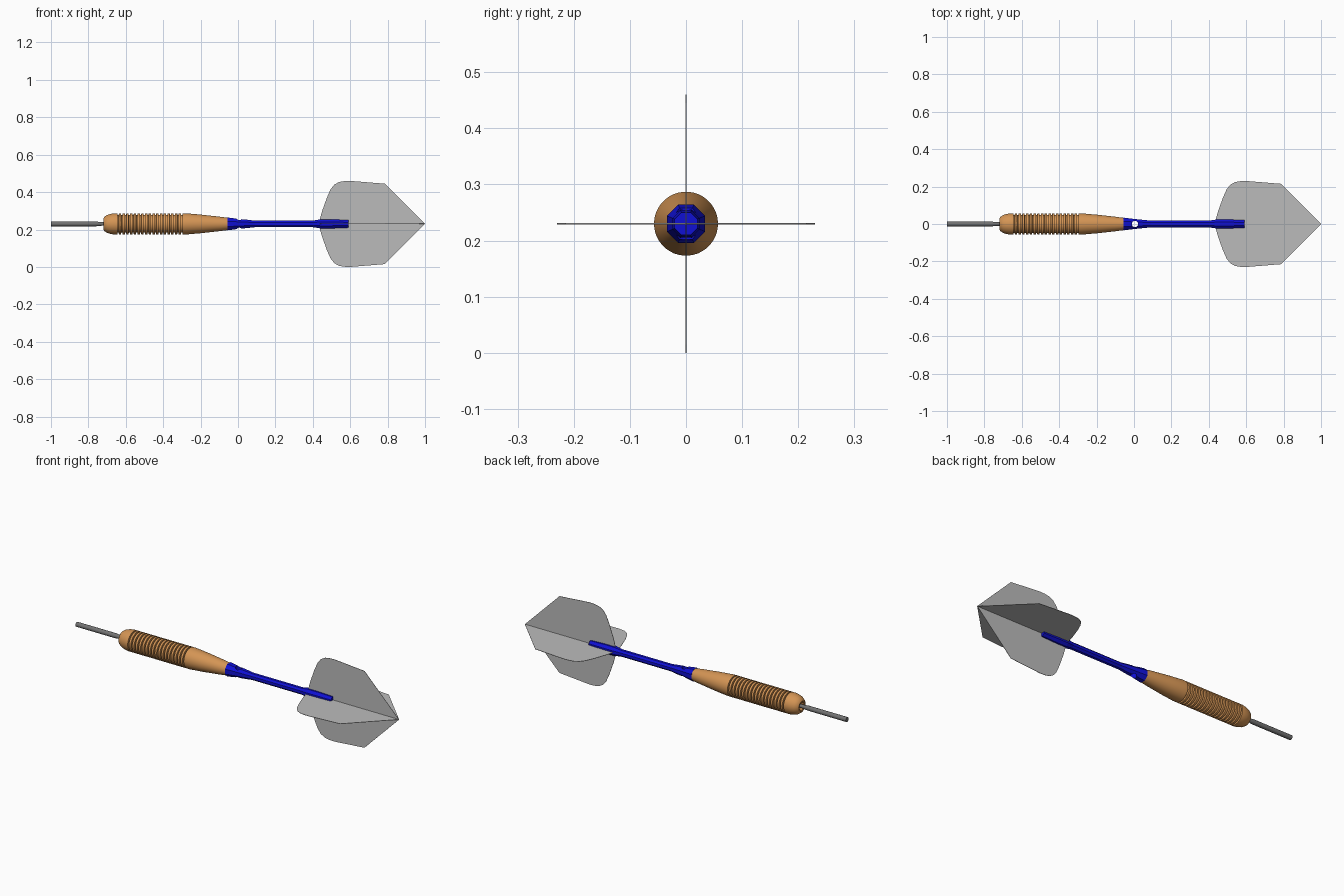
import bpy, bmesh, math
from mathutils import Matrix

AXIS_Z = 0.23

if "Cube" in bpy.data.objects:
    bpy.data.objects.remove(bpy.data.objects["Cube"])


def material(name, rgb):
    m = bpy.data.materials.new(name)
    m.use_nodes = True
    m.diffuse_color = (*rgb, 1)
    m.node_tree.nodes["Principled BSDF"].inputs["Base Color"].default_value = (*rgb, 1)
    return m


brass = material("brass", (0.66, 0.30, 0.09))
blue = material("blue plastic", (0.005, 0.005, 0.65))
steel = material("steel", (0.17, 0.17, 0.17))
grey = material("pale grey film", (0.50, 0.50, 0.50))


def finish(name, bm, mat, smooth=None):
    bmesh.ops.recalc_face_normals(bm, faces=bm.faces)
    mesh = bpy.data.meshes.new(name)
    bm.to_mesh(mesh)
    bm.free()
    mesh.materials.append(mat)
    ob = bpy.data.objects.new(name, mesh)
    bpy.context.collection.objects.link(ob)
    if smooth:
        bpy.ops.object.select_all(action='DESELECT')
        ob.select_set(True)
        bpy.context.view_layer.objects.active = ob
        bpy.ops.object.shade_smooth_by_angle(angle=math.radians(smooth))
    return ob


def turned(name, profile, sides, mat, smooth=None):
    """Solid of revolution about the long axis from (x, radius) pairs."""
    bm = bmesh.new()
    rings = []
    for x, r in profile:
        angles = [(i + 0.5) * math.tau / sides for i in range(sides)]
        rings.append([bm.verts.new((x, r * math.cos(a), AXIS_Z + r * math.sin(a)))
                      for a in angles])
    for a, b in zip(rings, rings[1:]):
        for i in range(sides):
            j = (i + 1) % sides
            bm.faces.new((a[i], a[j], b[j], b[i]))
    bm.faces.new(rings[0])
    bm.faces.new(rings[-1])
    return finish(name, bm, mat, smooth)


# Needle
turned("needle", [(-1, 0.013), (-0.76, 0.013), (-0.73, 0.01), (-0.69, 0.01)], 16, steel, 30)

# Barrel: rounded nose with a recess, ringed grip, tapered tail
barrel = [(-0.70, 0.012), (-0.70, 0.018), (-0.718, 0.022), (-0.72, 0.028), (-0.715, 0.038),
          (-0.70, 0.048), (-0.68, 0.054), (-0.66, 0.057)]
pitch = 0.02
for i in range(18):
    x = -0.645 + i * pitch
    barrel += [(x, 0.057), (x + 0.001, 0.047), (x + 0.007, 0.047), (x + 0.008, 0.057)]
barrel += [(-0.28, 0.057), (-0.2, 0.05), (-0.1, 0.039), (-0.055, 0.033), (-0.055, 0.01)]
turned("barrel", barrel, 40, brass, 30)

# Stem: flared collar, slim shaft, thicker holder for the flight
stem = turned("stem", [(-0.057, 0.037), (-0.04, 0.035), (0.0, 0.029), (0.05, 0.024), (0.09, 0.019),
                       (0.4, 0.019), (0.44, 0.026), (0.5, 0.026), (0.59, 0.022)],
              8, blue)

# Vertical hole through the collar
bm = bmesh.new()
bmesh.ops.create_cone(bm, cap_ends=True, segments=20, radius1=0.017, radius2=0.017, depth=0.2,
                      matrix=Matrix.Translation((0.005, 0, AXIS_Z)))
cutter = finish("hole_cutter", bm, blue)
cutter.hide_render = True
cutter.hide_viewport = True
cut = stem.modifiers.new("hole", 'BOOLEAN')
cut.operation = 'DIFFERENCE'
cut.solver = 'EXACT'
cut.object = cutter

# Flight: four thin fins set crosswise
outline = [(0.43, 0), (0.45, 0.07), (0.475, 0.14), (0.495, 0.185), (0.515, 0.21), (0.54, 0.224),
           (0.57, 0.229), (0.6, 0.23), (0.785, 0.215), (1, 0)]
T = 0.001
for k, name in enumerate(("left_fin", "top_fin", "right_fin", "bottom_fin")):
    bm = bmesh.new()
    sides = [[bm.verts.new((x, r, t)) for x, r in outline] for t in (-T, T)]
    for s in sides:
        bm.faces.new(s)
    for i in range(len(outline)):
        j = (i + 1) % len(outline)
        bm.faces.new((sides[0][i], sides[0][j], sides[1][j], sides[1][i]))
    bm.transform(Matrix.Translation((0, 0, AXIS_Z)) @ Matrix.Rotation(k * math.pi / 2, 4, 'X'))
    finish(name, bm, grey)
